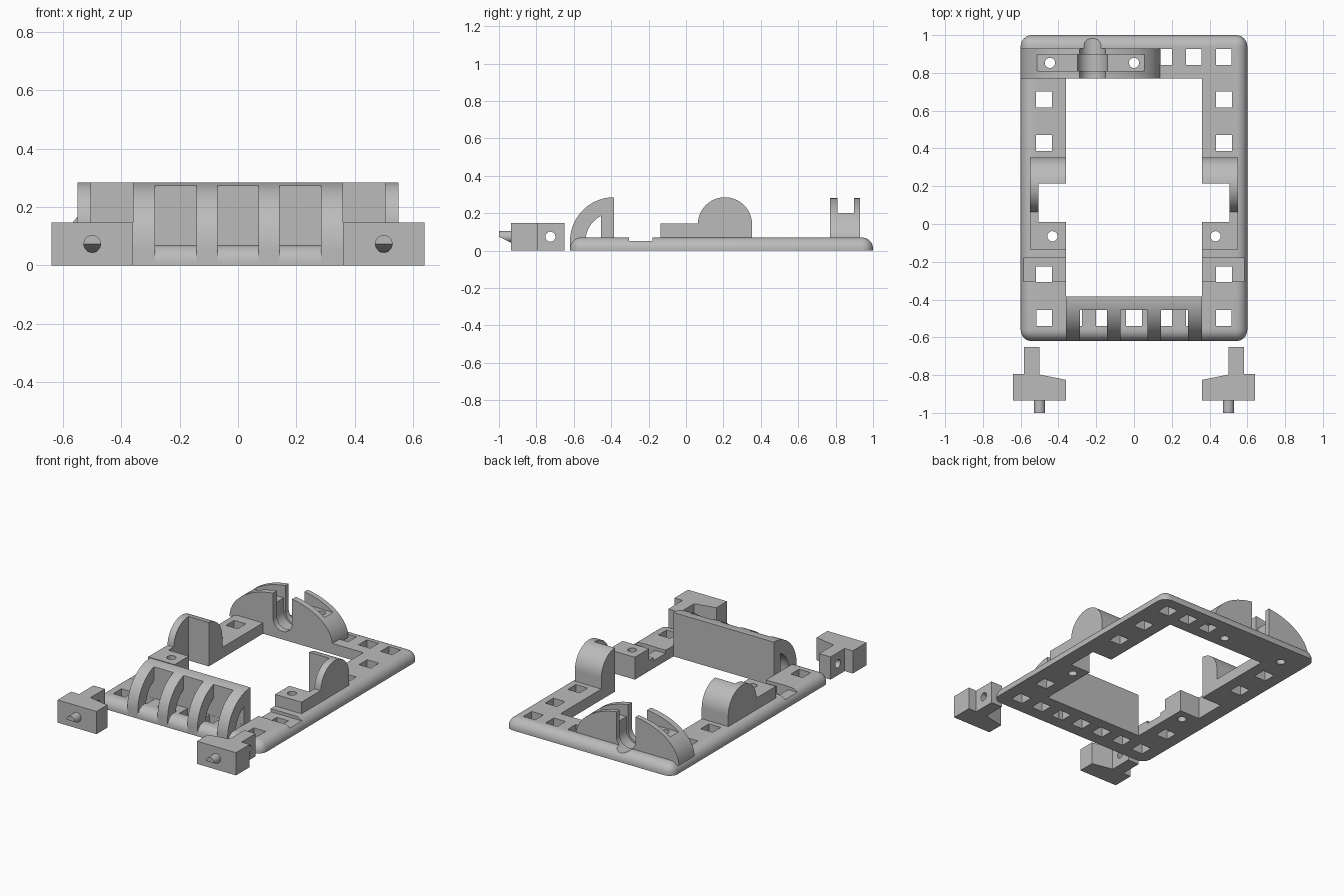
import bpy
import bmesh
from math import cos, sin, pi, radians
from mathutils import Vector

if "Cube" in bpy.data.objects:
    bpy.data.objects.remove(bpy.data.objects["Cube"])

grey = bpy.data.materials.new("plain grey")
grey.use_nodes = True
grey.diffuse_color = (0.5, 0.5, 0.5, 1)
grey.node_tree.nodes["Principled BSDF"].inputs["Base Color"].default_value = (0.5, 0.5, 0.5, 1)


def add_object(name, bm):
    bmesh.ops.recalc_face_normals(bm, faces=bm.faces)
    mesh = bpy.data.meshes.new(name)
    bm.to_mesh(mesh)
    bm.free()
    mesh.materials.append(grey)
    obj = bpy.data.objects.new(name, mesh)
    bpy.context.scene.collection.objects.link(obj)
    return obj


def prism(name, points, axis, start, end):
    """Extrude a 2D outline along x (y, z), y (x, z) or z (x, y)."""
    place = {"x": lambda u, v: (start, u, v),
             "y": lambda u, v: (u, start, v),
             "z": lambda u, v: (u, v, start)}[axis]
    shift = Vector([end - start if a == axis else 0 for a in "xyz"])
    bm = bmesh.new()
    face = bm.faces.new([bm.verts.new(place(u, v)) for u, v in points])
    ext = bmesh.ops.extrude_face_region(bm, geom=[face])["geom"]
    bmesh.ops.translate(bm, vec=shift, verts=[g for g in ext if isinstance(g, bmesh.types.BMVert)])
    return add_object(name, bm)


def box(name, x, y, z):
    return prism(name, [(x[0], y[0]), (x[1], y[0]), (x[1], y[1]), (x[0], y[1])], "z", *z)


def arc(cu, cv, ru, rv, a0, a1, steps=32):
    angles = [radians(a0 + (a1 - a0) * i / steps) for i in range(steps + 1)]
    return [(cu + ru * cos(a), cv + rv * sin(a)) for a in angles]


def rod(name, cu, cv, r, axis, start, end):
    return prism(name, arc(cu, cv, r, r, 0, 360)[:-1], axis, start, end)


def carve(obj, cutters):
    """Subtract every cutter, then delete the cutters."""
    for c in cutters:
        c.hide_render = True
        mod = obj.modifiers.new("cut", "BOOLEAN")
        mod.operation, mod.solver, mod.object = "DIFFERENCE", "EXACT", c
    graph = bpy.context.evaluated_depsgraph_get()
    mesh = bpy.data.meshes.new_from_object(obj.evaluated_get(graph))
    obj.modifiers.clear()
    obj.data = mesh
    for c in cutters:
        bpy.data.objects.remove(c)
    return obj


HOLE = 0.042          # half width of square holes
SLOT_X = -0.22        # centre of the rear cradle
parts = []


# Cutters shared by the plate and the parts standing on it
def cradle_cuts():
    def u_shape(r):
        return arc(SLOT_X, 0.12, r, r, 180, 360) + [(SLOT_X + r, 0.5), (SLOT_X - r, 0.5)]
    return [prism("cradle_slot", u_shape(0.068), "y", 0.7, 1.1),
            prism("cradle_groove", u_shape(0.08), "y", 0.81, 0.897)]


def screw_cuts():
    return [rod("screw_hole", x, 0.853, 0.027, "z", -0.1, 0.5) for x in (-0.445, 0.0)]


def side_cuts(s):
    return [box("side_pocket", (s * 0.2, s * 0.505), (0.01, 0.215), (-0.1, 0.5)),
            rod("side_hole", s * 0.432, -0.065, 0.027, "z", -0.1, 0.5)]


# Base plate with rounded upper rim
plate = box("base_plate", (-0.6, 0.6), (-0.62, 1.0), (0, 0.07))
bm = bmesh.new()
bm.from_mesh(plate.data)
rim = [e for e in bm.edges if max(v.co.z for v in e.verts) > 0.06]
bmesh.ops.bevel(bm, geom=rim, offset=0.06, segments=8, profile=0.5, affect="EDGES")
bm.to_mesh(plate.data)
bm.free()

cuts = [box("opening", (-0.36, 0.36), (-0.385, 0.77), (-0.1, 0.3))]
centres = [(x * 0.1583, -0.498) for x in range(-3, 4)]
centres += [(x * 0.1583, 0.885) for x in (1, 2, 3)]
centres += [(s * 0.477, y) for s in (-1, 1) for y in (-0.266, 0.428, 0.66)]
cuts += [box("square_hole", (x - HOLE, x + HOLE), (y - HOLE, y + HOLE), (-0.1, 0.3))
         for x, y in centres]
for s in (-1, 1):
    cuts.append(box("rim_recess", (s * 0.3, s * 0.7), (-0.305, -0.18), (0.05, 0.3)))
    cuts += side_cuts(s)
parts.append(carve(plate, cuts + cradle_cuts() + screw_cuts()))

# Front guard: quarter-round ribs in front of an upright wall
outline = arc(-0.385, 0.05, 0.235, 0.235, 90, 180) + [(-0.62, 0), (-0.385, 0)]
guard = prism("front_guard", outline, "x", -0.36, 0.36)
cavity = [p for p in arc(-0.385, 0.05, 0.152, 0.152, 117.4, 180)] + [(-0.537, -0.1), (-0.455, -0.1)]
cuts = [prism("cavity", cavity, "x", -0.5, 0.5)]
cuts += [box("window", (x - 0.071, x + 0.071), (-0.8, -0.455), (-0.1, 0.5))
         for x in (-0.214, 0, 0.214)]
parts.append(carve(guard, cuts))

# Side mounts: half-round upright with a low screw block
for s, side in ((1, "left"), (-1, "right")):
    outline = arc(0.208, 0.14, 0.145, 0.145, 0, 180)
    outline += [(0.063, 0.145), (-0.135, 0.145), (-0.135, 0.03), (0.353, 0.03)]
    mount = prism(side + "_side_mount", outline, "x", s * 0.36, s * 0.55)
    parts.append(carve(mount, side_cuts(s)))

# Rear arch with cradle, long channel and screw holes
arch = prism("rear_arch", arc(-0.23, 0.05, 0.37, 0.235, 0, 180, 48), "y", 0.77, 0.93)
channel = box("channel", (-0.8, 0.4), (0.81, 0.897), (0.2, 0.5))
parts.append(carve(arch, [channel] + cradle_cuts() + screw_cuts()))

# Loose clips with a drilled tab and a chamfered pin
for s, side in ((1, "left"), (-1, "right")):
    outline = [(0.64, -0.795), (0.64, -0.935), (0.36, -0.935), (0.36, -0.825),
               (0.5, -0.797), (0.5, -0.65), (0.582, -0.65), (0.582, -0.795)]
    clip = prism(side + "_clip", [(s * x, y) for x, y in outline], "z", 0, 0.147)
    parts.append(carve(clip, [rod("tab_hole", -0.725, 0.074, 0.027, "x", s * 0.3, s * 0.8)]))
    pin = rod(side + "_clip_pin", s * 0.5, 0.074, 0.03, "y", -1.0, -0.92)
    wedge = [(-1.02, 0.084), (-0.935, 0.0415), (-0.935, -0.1), (-1.02, -0.1)]
    parts.append(carve(pin, [prism("wedge", wedge, "x", s * 0.4, s * 0.6)]))

# Smooth the curved faces, keep the corners sharp
for obj in bpy.context.scene.objects:
    obj.select_set(obj in parts)
bpy.context.view_layer.objects.active = parts[0]
bpy.ops.object.shade_smooth_by_angle(angle=radians(30))
